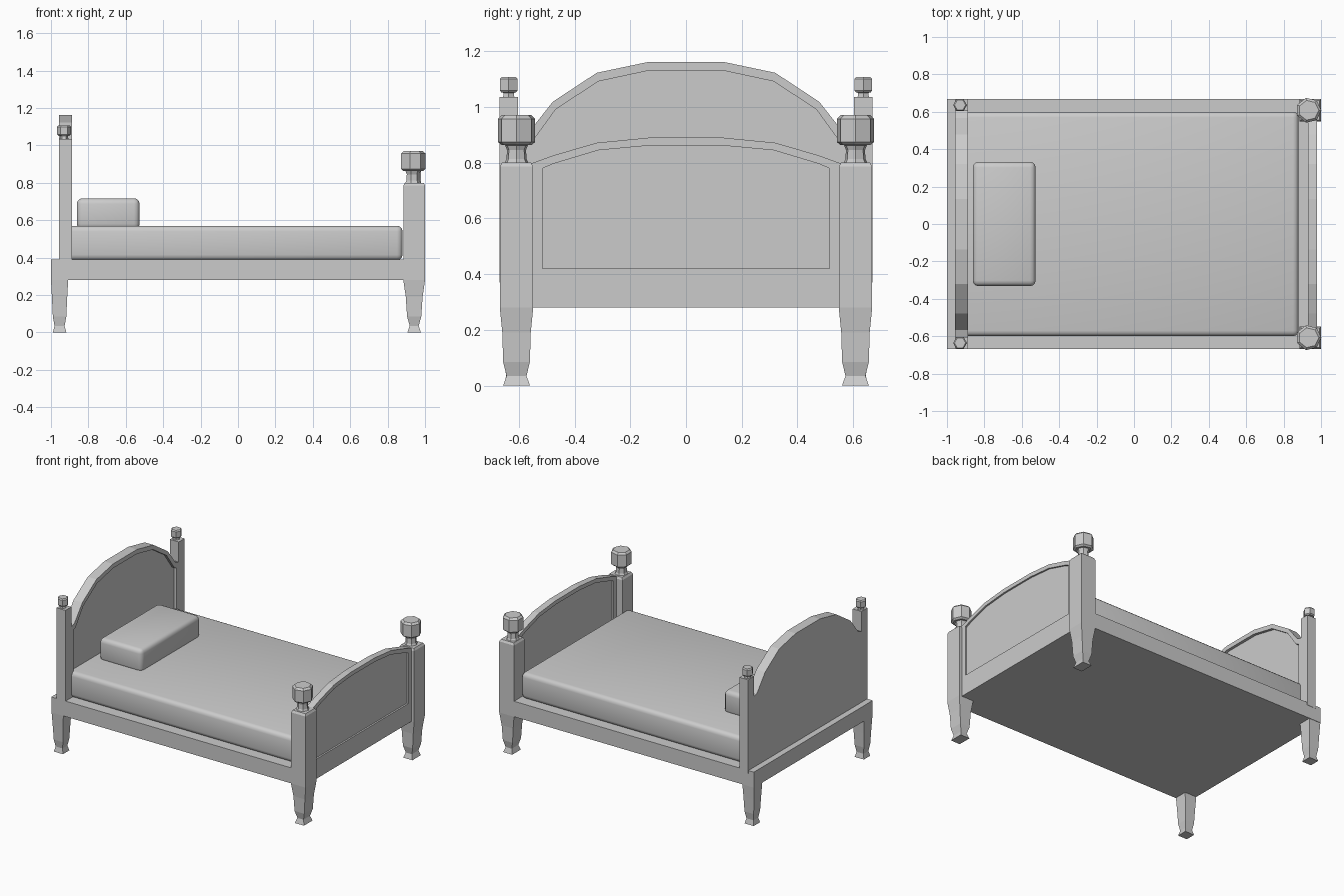
import bpy, bmesh, math

if "Cube" in bpy.data.objects:
    bpy.data.objects.remove(bpy.data.objects["Cube"])


def loft(name, rings):
    """Skin a list of equal-length point rings and cap both ends."""
    bm = bmesh.new()
    loops = [[bm.verts.new(p) for p in r] for r in rings]
    n = len(rings[0])
    for a, b in zip(loops, loops[1:]):
        for i in range(n):
            j = (i + 1) % n
            bm.faces.new((a[i], a[j], b[j], b[i]))
    bm.faces.new(loops[0])
    bm.faces.new(loops[-1])
    bmesh.ops.recalc_face_normals(bm, faces=bm.faces)
    me = bpy.data.meshes.new(name)
    bm.to_mesh(me)
    bm.free()
    ob = bpy.data.objects.new(name, me)
    bpy.context.collection.objects.link(ob)
    return ob


def rect(cx, cy, hx, hy, z):
    return [(cx + sx * hx, cy + sy * hy, z)
            for sx, sy in ((-1, -1), (1, -1), (1, 1), (-1, 1))]


def box(name, x0, x1, hy, z0, z1, bevel=0):
    cx, hx = (x0 + x1) / 2, (x1 - x0) / 2
    ob = loft(name, [rect(cx, 0, hx, hy, z0), rect(cx, 0, hx, hy, z1)])
    if bevel:
        m = ob.modifiers.new("soft_edges", "BEVEL")
        m.width, m.segments = bevel, 3
        bpy.ops.object.select_all(action='DESELECT')
        ob.select_set(True)
        bpy.context.view_layer.objects.active = ob
        bpy.ops.object.modifier_apply(modifier=m.name)
        bpy.ops.object.shade_smooth_by_angle(angle=math.radians(40))
    return ob


def turned(name, cx, cy, sides, profile):
    """Low-poly lathe of (radius, z) points, one vertex facing +x."""
    return loft(name, [[(cx + r * math.cos(2 * math.pi * i / sides),
                         cy + r * math.sin(2 * math.pi * i / sides), z)
                        for i in range(sides)] for r, z in profile])


def outline(half, bottom):
    """Mirror the arch points (y > 0, bottom to top) and close at the base."""
    right = [(half[0][0], bottom)] + half
    return right + [(-y, z) for y, z in reversed(right)]


def board(name, outer, inner, x0, x1, front, back):
    """Arched panel with a recess of the given depth on each face."""
    ring = lambda pts, x: [(x, y, z) for y, z in pts]
    rings = [ring(outer, x0), ring(outer, x1),
             ring(inner, x1), ring(inner, x1 - front)]
    if back:
        rings = [ring(inner, x0 + back), ring(inner, x0)] + rings
    return loft(name, rings)


# base frame, mattress and pillow
box("bed_frame", -1, 0.978, 0.667, 0.28, 0.39)
box("mattress", -0.93, 0.88, 0.6, 0.385, 0.57, 0.03)
box("pillow", -0.862, -0.526, 0.332, 0.55, 0.717, 0.03)

# headboard, recessed on the side facing the mattress
board("headboard",
      outline([(0.61, 0.89), (0.567, 0.905), (0.478, 1.018),
               (0.32, 1.122), (0.135, 1.161)], 0.35),
      outline([(0.58, 0.86), (0.555, 0.87), (0.468, 0.99),
               (0.315, 1.091), (0.133, 1.13)], 0.38),
      -0.957, -0.888, 0.02, 0)

# footboard, recessed on both faces
board("footboard",
      outline([(0.56, 0.795), (0.478, 0.825), (0.32, 0.871),
               (0.135, 0.889)], 0.28),
      outline([(0.515, 0.779), (0.475, 0.796), (0.315, 0.844),
               (0.133, 0.861)], 0.42),
      0.93, 0.978, 0.012, 0.012)

for side, s in (("left", -1), ("right", 1)):
    # foot end: post with leg in one piece, neck and knob
    fx, fy = 0.942, s * 0.608
    loft("foot_post_" + side,
         [rect(fx, fy, hx, hy, z) for hx, hy, z in (
             (0.036, 0.048, 0), (0.024, 0.036, 0.035), (0.038, 0.048, 0.085),
             (0.045, 0.051, 0.19), (0.058, 0.06, 0.28),
             (0.058, 0.06, 0.785), (0.05, 0.052, 0.8))])
    turned("foot_knob_" + side, 0.934, fy, 7, [
        (0.046, 0.795), (0.037, 0.812), (0.035, 0.845), (0.042, 0.862),
        (0.055, 0.863), (0.068, 0.873), (0.068, 0.957), (0.054, 0.97)])

    # head end: slim post with small knob, and the leg under the frame
    hx0, hy0 = -0.9225, s * 0.636
    loft("head_post_" + side,
         [rect(hx0, hy0, 0.0345, 0.033, z) for z in (0.37, 1.035)])
    turned("head_knob_" + side, -0.93, hy0, 6, [
        (0.024, 1.03), (0.021, 1.05), (0.03, 1.051), (0.037, 1.058),
        (0.037, 1.099), (0.03, 1.107)])
    loft("head_leg_" + side,
         [rect(-0.954, s * 0.618, h, h, z) for h, z in (
             (0.036, 0), (0.027, 0.035), (0.036, 0.085),
             (0.041, 0.19), (0.046, 0.28), (0.046, 0.3))])
